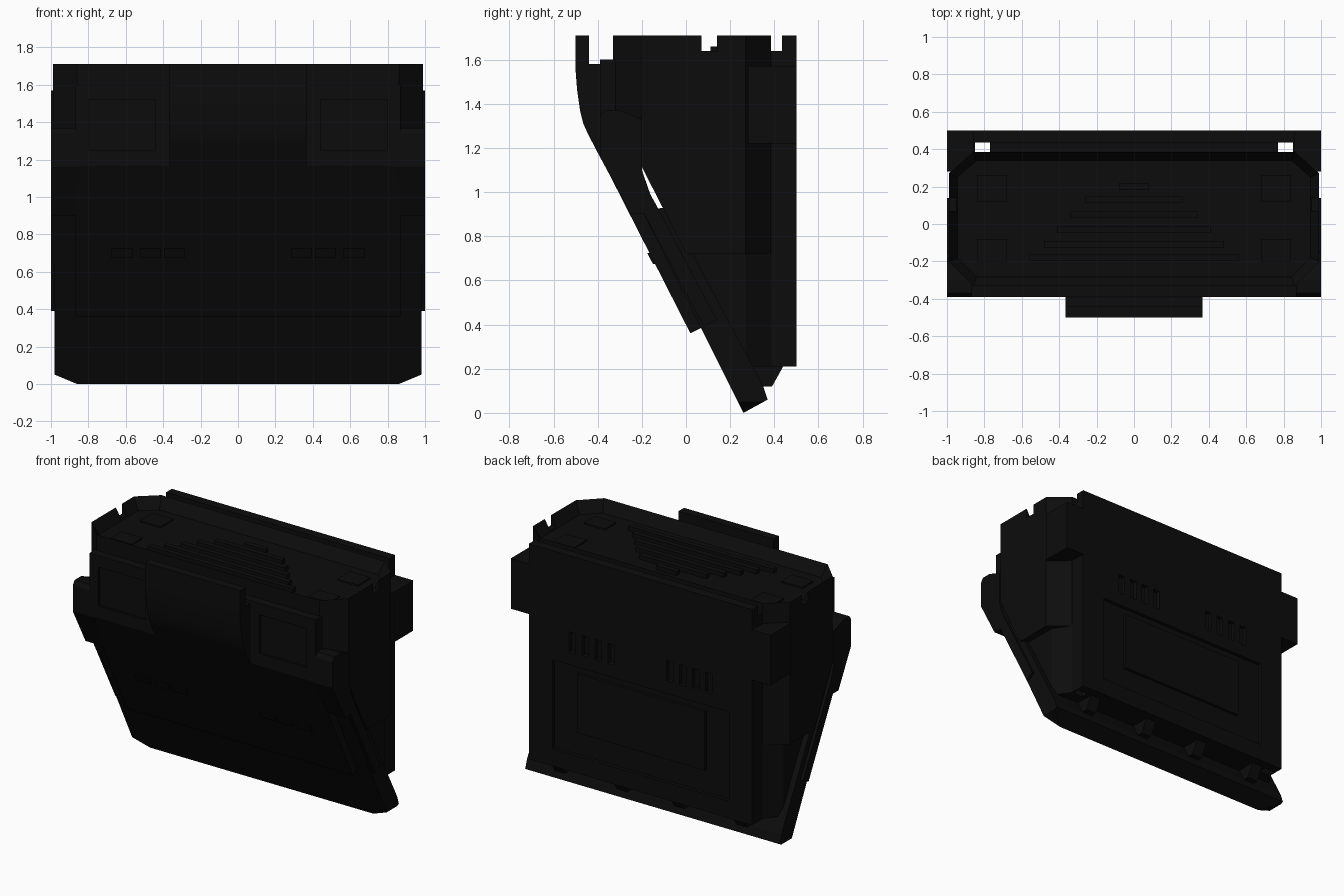
import bpy, bmesh
from mathutils import Vector

if "Cube" in bpy.data.objects:
    bpy.data.objects.remove(bpy.data.objects["Cube"])

black = bpy.data.materials.new("matte black")
black.diffuse_color = (0.0038, 0.0038, 0.0038, 1)
black.use_nodes = True
black.node_tree.nodes["Principled BSDF"].inputs["Base Color"].default_value = black.diffuse_color


def finish(name, bm):
    bmesh.ops.recalc_face_normals(bm, faces=bm.faces[:])
    me = bpy.data.meshes.new(name)
    bm.to_mesh(me)
    bm.free()
    me.materials.append(black)
    ob = bpy.data.objects.new(name, me)
    bpy.context.collection.objects.link(ob)
    return ob


def prism(points, a, b, axis):
    """Extrude a polygon: axis z takes (x, y) points, axis x takes (y, z) points."""
    bm = bmesh.new()
    put = (lambda p, t: (p[0], p[1], t)) if axis == 'z' else (lambda p, t: (t, p[0], p[1]))
    f = bm.faces.new([bm.verts.new(put(p, a)) for p in points])
    r = bmesh.ops.extrude_face_region(bm, geom=[f])
    move = Vector((0, 0, b - a)) if axis == 'z' else Vector((b - a, 0, 0))
    bmesh.ops.translate(bm, vec=move, verts=[v for v in r['geom'] if isinstance(v, bmesh.types.BMVert)])
    bmesh.ops.recalc_face_normals(bm, faces=bm.faces[:])
    return bm


def add_box(bm, x0, x1, y0, y1, z0, z1):
    vs = bmesh.ops.create_cube(bm, size=1)['verts']
    for v in vs:
        v.co = ((x0 + x1) / 2 + v.co.x * (x1 - x0), (y0 + y1) / 2 + v.co.y * (y1 - y0),
                (z0 + z1) / 2 + v.co.z * (z1 - z0))


def boxes(name, dims, mirror=False):
    bm = bmesh.new()
    for d in dims:
        add_box(bm, *d)
        if mirror:
            add_box(bm, -d[1], -d[0], *d[2:])
    return finish(name, bm)


def slice_off(bm, co, normal):
    """Remove everything on the normal side of a plane and cap the cut."""
    geom = bm.verts[:] + bm.edges[:] + bm.faces[:]
    r = bmesh.ops.bisect_plane(bm, geom=geom, plane_co=co, plane_no=normal, clear_outer=True)
    edges = [e for e in r['geom_cut'] if isinstance(e, bmesh.types.BMEdge)]
    bmesh.ops.holes_fill(bm, edges=edges)


def cut(ob, cutter):
    cutter.hide_render = True
    cutter.hide_viewport = True
    m = ob.modifiers.new("cut", 'BOOLEAN')
    m.operation = 'DIFFERENCE'
    m.solver = 'EXACT'
    m.object = cutter


def octagon(x):
    half = [(0.86, -0.33), (x, -0.2), (x, 0.27), (0.86, 0.385)]
    return half + [(-a, b) for a, b in reversed(half)]


SLOPE = Vector((0, -0.89, -0.456))

# main body with a sunken top, its front cut along the slope
bm = prism(octagon(0.99), 0.72, 1.71, 'z')
top = [f for f in bm.faces if f.calc_center_median().z > 1.7]
bmesh.ops.inset_region(bm, faces=top, thickness=0.05)
bmesh.ops.translate(bm, vec=(0, 0, -0.08), verts=top[0].verts[:])
slice_off(bm, (0, 0.34, 0.06), SLOPE)
body = finish("main_body", bm)
cut(body, boxes("rim_notch_cutter", [(0.9, 1.1, 0.07, 0.14, 1.64, 1.8)], True))

# narrower lower body
bm = prism(octagon(0.94), 0.21, 0.73, 'z')
slice_off(bm, (0, 0.34, 0.06), SLOPE)
finish("lower_body", bm)

# top grille: stepped rows of fins narrowing toward the back
rows = [(-0.18, 0.56), (-0.11, 0.48), (-0.03, 0.41), (0.05, 0.34), (0.13, 0.26), (0.2, 0.08)]
boxes("top_grille", [(-w, w, y - 0.018, y + 0.018, 1.61, 1.66) for y, w in rows])
boxes("top_pads", [(0.68, 0.84, -0.2, -0.08, 1.61, 1.64), (0.68, 0.84, 0.12, 0.26, 1.61, 1.64)], True)

# back plate with recess and vent slots
back = boxes("back_plate", [(-0.86, 0.86, 0.435, 0.5, 0.21, 1.71)])
cut(back, boxes("back_recess_cutter", [(-0.68, 0.68, 0.475, 0.6, 0.33, 0.95)]))
slots = [(0.2 + i * 0.1, 0.25 + i * 0.1, 0.47, 0.6, 1.04, 1.18) for i in range(4)]
cut(back, boxes("vent_cutter", slots, True))
boxes("back_panel", [(-0.49, 0.49, 0.46, 0.495, 0.49, 0.9)])
boxes("back_filler", [(-0.77, 0.77, 0.38, 0.44, 0.21, 1.64)])
boxes("back_filler_edge", [(0.85, 0.86, 0.38, 0.44, 0.21, 1.64)], True)

# blocks on the rear corners
boxes("rear_corner_block", [(0.855, 1.0, 0.28, 0.5, 1.22, 1.57)], True)

# sloping lower panel with clipped bottom corners
bm = prism([(0.26, 0), (0.37, 0.06), (0.35, 0.12), (-0.08, 0.93), (-0.2, 0.92)], -0.98, 0.98, 'x')
for s in (1, -1):
    slice_off(bm, (0.86 * s, 0, 0), Vector((0.05 * s, 0, -0.12)).normalized())
finish("lower_panel", bm)

# raised front panel, bending upright at the top
panel = finish("front_panel", prism(
    [(0.02, 0.36), (0.14, 0.42), (-0.13, 0.93), (-0.3, 1.25), (-0.3, 1.6), (-0.39, 1.6), (-0.39, 1.165)],
    -0.87, 0.87, 'x'))
cut(panel, boxes("front_window_cutter", [(0.44, 0.8, -0.5, -0.375, 1.25, 1.52)], True))

# shallow slot plates on the slope
bm = bmesh.new()
for s in (1, -1):
    for x in (0.34, 0.47, 0.62):
        vs = bmesh.ops.create_cube(bm, size=1)['verts']
        for v in vs:
            dz = v.co.z * 0.05
            v.co = (s * x + v.co.x * 0.11, -0.157 - dz * 0.51 + v.co.y * 0.012, 0.7 + dz)
finish("front_slot_plates", bm)

# thin side strips along the slope, and side wings
for s in (1, -1):
    finish("side_strip", prism([(0.08, 0.39), (0.14, 0.42), (-0.15, 0.97), (-0.21, 0.94)],
                               0.85 * s, 1.0 * s, 'x'))
    finish("side_wing", prism([(-0.39, 1.34), (-0.39, 1.16), (-0.25, 0.9), (-0.13, 0.9),
                               (-0.2, 1.1), (-0.2, 1.33), (-0.3, 1.37), (-0.37, 1.37)],
                              0.84 * s, 1.0 * s, 'x'))

# curved central handle tab
tab = finish("front_tab", prism(
    [(-0.5, 1.71), (-0.5, 1.55), (-0.493, 1.46), (-0.48, 1.37), (-0.465, 1.31), (-0.445, 1.265),
     (-0.385, 1.15), (-0.3, 1.15), (-0.3, 1.58), (-0.44, 1.58), (-0.44, 1.71)], -0.365, 0.365, 'x'))
bpy.context.view_layer.objects.active = tab
tab.select_set(True)
bpy.ops.object.shade_smooth_by_angle()

# hinge clips under the back edge
for x in (-0.7, -0.22, 0.22, 0.7):
    finish("hinge_clip", prism([(0.3, 0.24), (0.3, 0.16), (0.35, 0.12), (0.39, 0.12), (0.44, 0.21), (0.44, 0.24)],
                               x - 0.04, x + 0.04, 'x'))
